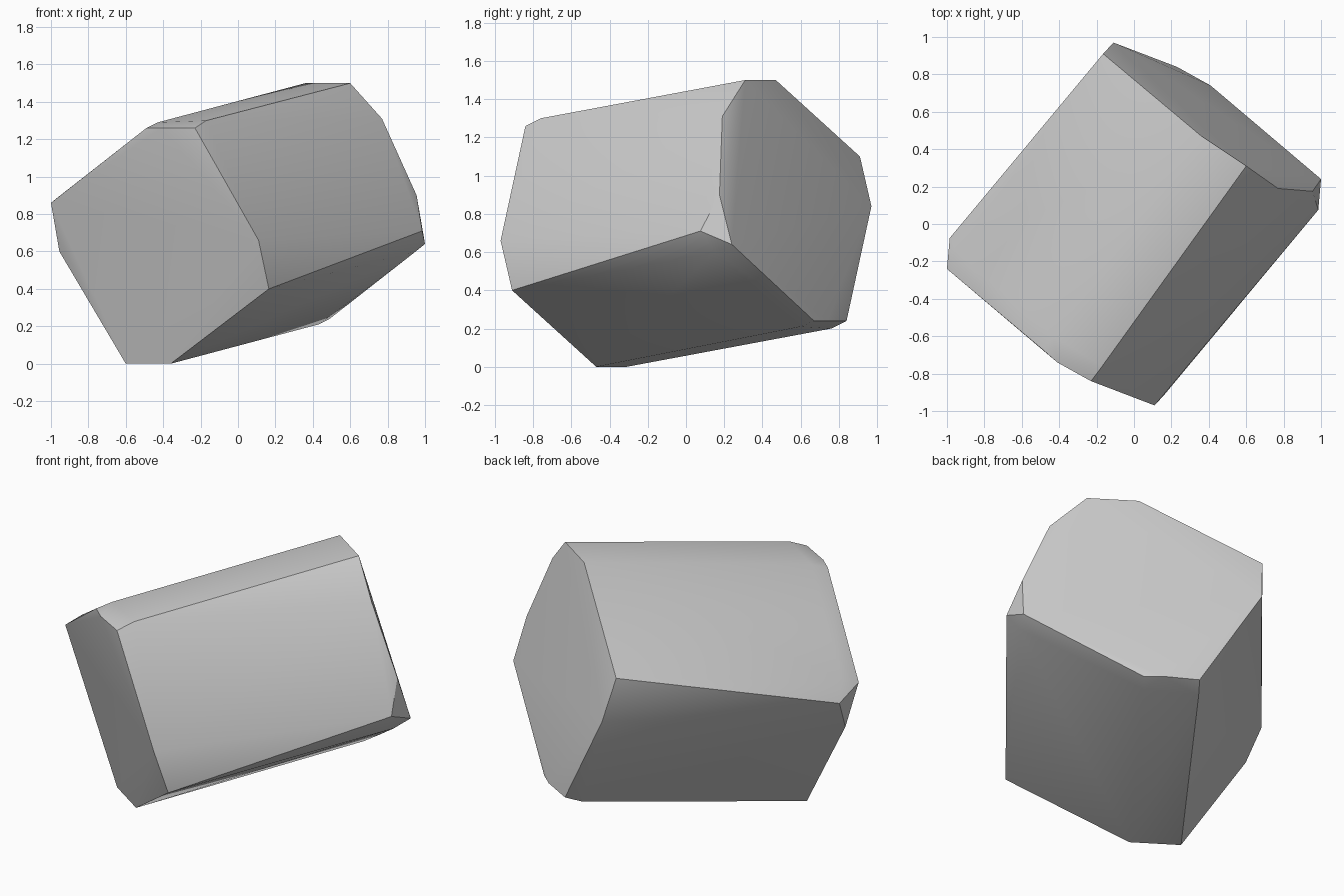
import bpy
import bmesh
from math import radians
from mathutils import Vector

# Remove the default cube only
default_cube = bpy.data.objects.get("Cube")
if default_cube:
    bpy.data.objects.remove(default_cube, do_unlink=True)


def make_material(name, colour):
    material = bpy.data.materials.new(name)
    material.use_nodes = True
    material.diffuse_color = colour
    shader = material.node_tree.nodes["Principled BSDF"]
    shader.inputs["Base Color"].default_value = colour
    return material


def opposite(point, centre):
    """Reflect a corner through the middle of the block."""
    return centre * 2 - point


def add_hull(name, points, material):
    """Wrap a tight faceted skin around a handful of corner points."""
    mesh = bpy.data.meshes.new(name)
    bm = bmesh.new()
    for point in points:
        bm.verts.new(point)
    bmesh.ops.convex_hull(bm, input=bm.verts[:])
    loose = [vert for vert in bm.verts if not vert.link_faces]
    bmesh.ops.delete(bm, geom=loose, context="VERTS")
    bmesh.ops.dissolve_limit(bm, angle_limit=radians(2),
                             verts=bm.verts[:], edges=bm.edges[:])
    bmesh.ops.recalc_face_normals(bm, faces=bm.faces[:])
    bm.to_mesh(mesh)
    bm.free()
    mesh.materials.append(material)
    block = bpy.data.objects.new(name, mesh)
    bpy.context.collection.objects.link(block)
    return block


centre = Vector((0, 0, 0.75))

# Corners of the near end, its upper bevel, the top ridge and the side tip
near_end = [(-1, -0.24, 0.86), (0.11, -0.97, 0.66), (0.165, -0.91, 0.4)]
upper_bevel = [(-0.23, -0.84, 1.26), (-0.41, -0.74, 1.26), (-0.49, -0.67, 1.26),
               (-0.17, -0.76, 1.3), (-0.43, -0.6, 1.29)]
top_ridge = [(0.6, 0.31, 1.5), (0.36, 0.47, 1.5)]
side_tip = [(0.955, 0.175, 0.9), (0.985, 0.075, 0.71), (0.95, 0.15, 0.6)]

# The far half repeats the near half through the centre
half = [Vector(p) for p in near_end + upper_bevel + top_ridge + side_tip]
corners = half + [opposite(point, centre) for point in half]

# One extra worn corner beside the ridge
corners.append(Vector((0.77, 0.19, 1.31)))

stone_grey = make_material("stone_grey", (0.6, 0.6, 0.6, 1))
block = add_hull("stone_block", corners, stone_grey)

# Soft bevels with crisp main edges
bpy.ops.object.select_all(action="DESELECT")
block.select_set(True)
bpy.context.view_layer.objects.active = block
bpy.ops.object.shade_smooth_by_angle(angle=radians(30))
